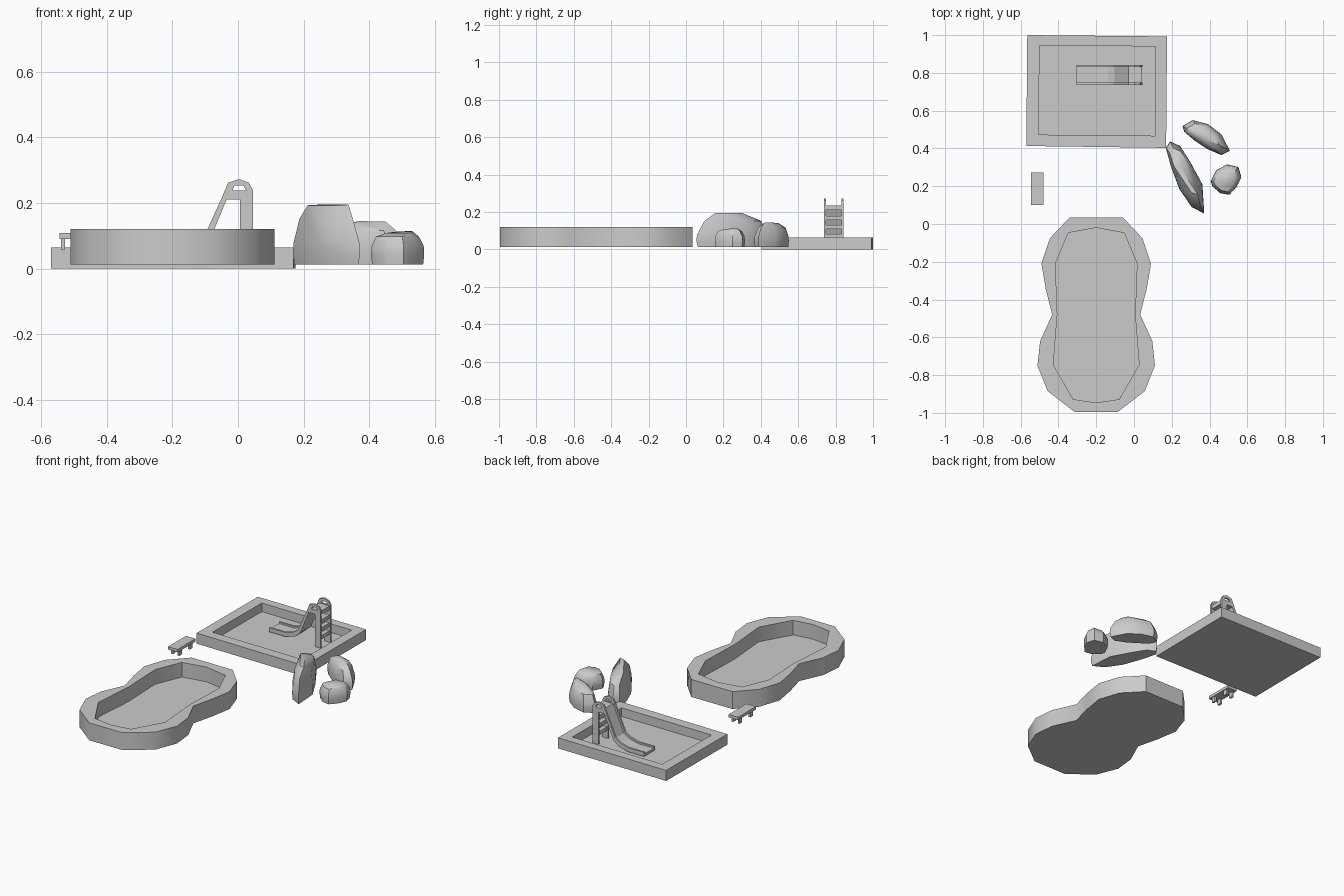
import bpy, bmesh, math
from mathutils import Vector

cube = bpy.data.objects.get("Cube")
if cube:
    bpy.data.objects.remove(cube, do_unlink=True)

grey = bpy.data.materials.new("plain_grey")
grey.use_nodes = True
TONE = (0.6, 0.6, 0.6, 1)
grey.diffuse_color = TONE
grey.node_tree.nodes["Principled BSDF"].inputs["Base Color"].default_value = TONE


def finish(name, bm, smooth=0):
    bmesh.ops.recalc_face_normals(bm, faces=bm.faces)
    mesh = bpy.data.meshes.new(name)
    bm.to_mesh(mesh)
    bm.free()
    mesh.materials.append(grey)
    ob = bpy.data.objects.new(name, mesh)
    bpy.context.collection.objects.link(ob)
    if smooth:
        select(ob)
        bpy.ops.object.shade_smooth_by_angle(angle=math.radians(smooth))
    return ob


def select(ob):
    bpy.ops.object.select_all(action="DESELECT")
    ob.select_set(True)
    bpy.context.view_layer.objects.active = ob


def extrude(name, points, move, smooth=0):
    """Closed solid swept from a flat outline along a vector."""
    bm = bmesh.new()
    face = bm.faces.new([bm.verts.new(p) for p in points])
    ext = bmesh.ops.extrude_face_region(bm, geom=[face], use_keep_orig=True)
    new = [v for v in ext["geom"] if isinstance(v, bmesh.types.BMVert)]
    bmesh.ops.translate(bm, verts=new, vec=move)
    return finish(name, bm, smooth)


def slab(name, outline, z0, z1, smooth=0):
    return extrude(name, [(x, y, z0) for x, y in outline], (0, 0, z1 - z0), smooth)


def plate(name, profile, y0, y1):
    return extrude(name, [(x, y0, z) for x, z in profile], (0, y1 - y0, 0))


def box(name, x0, x1, y0, y1, z0, z1):
    return slab(name, [(x0, y0), (x1, y0), (x1, y1), (x0, y1)], z0, z1)


def cut(ob, cutter, smooth=0):
    mod = ob.modifiers.new("cut", "BOOLEAN")
    mod.object, mod.operation, mod.solver = cutter, "DIFFERENCE", "EXACT"
    select(ob)
    bpy.ops.object.modifier_apply(modifier=mod.name)
    bpy.data.objects.remove(cutter, do_unlink=True)
    if smooth:
        bpy.ops.object.shade_smooth_by_angle(angle=math.radians(smooth))


def both_sides(half, cx):
    return [(cx + w, y) for w, y in half] + [(cx - w, y) for w, y in reversed(half) if w]


# Paddling pool: waisted basin with a simpler inner outline
POOL_X = -0.2
outer = [(0.14, 0.035), (0.245, -0.075), (0.29, -0.21), (0.267, -0.345), (0.233, -0.48),
         (0.297, -0.62), (0.311, -0.75), (0.257, -0.885), (0.114, -0.995)]
inner = [(0, -0.02), (0.148, -0.047), (0.216, -0.21), (0.206, -0.48),
         (0.227, -0.745), (0.122, -0.928), (0, -0.946)]
pool = slab("pool_basin", both_sides(outer, POOL_X), 0.013, 0.12)
cut(pool, slab("pool_cutter", both_sides(inner, POOL_X), 0.03, 0.2), 40)

# Sandpit: slightly turned square tray
tray = slab("sandpit_tray", [(-0.565, 1), (0.175, 0.993), (0.17, 0.403), (-0.57, 0.413)], 0, 0.065)
cut(tray, slab("sand_cutter", [(-0.5, 0.945), (0.115, 0.94), (0.11, 0.467), (-0.505, 0.473)], 0.012, 0.1))

# Slide: two side panels with handle openings
Y0, Y1, T = 0.737, 0.842, 0.011
FLOOR = 0.012
top_run = [(-0.05, 0.215), (-0.11, 0.083), (-0.145, 0.06), (-0.2, 0.045), (-0.305, 0.045)]
low_run = [(-0.305, 0.02), (-0.195, 0.02), (-0.13, 0.036), (-0.093, 0.07), (-0.035, 0.21)]
crown = [(0.045, FLOOR), (0.045, 0.24), (0.033, 0.262), (0.003, 0.273), (-0.03, 0.262)]
hole = [(-0.017, 0.238), (-0.011, 0.253), (0.017, 0.253), (0.025, 0.238)]
for side, y in (("right", Y0), ("left", Y1 - T)):
    panel = plate("slide_panel_" + side, crown + top_run + low_run + [(0.006, 0.21), (0.006, FLOOR)], y, y + T)
    cut(panel, plate("handle_cutter", hole, y - 0.1, y + 0.1))

# Slide chute and platform, sunk between the panels
chute_top = [(x - 0.0 if z < 0.05 else x + 0.008, z - 0.01) for x, z in top_run]
plate("slide_chute", [(0.0, 0.235), (-0.028, 0.235)] + chute_top + low_run + [(0.0, 0.21)], Y0 + T, Y1 - T)

# Ladder rungs
box("ladder_top_step", 0.0, 0.04, Y0 + T, Y1 - T, 0.21, 0.235)
for i in range(3):
    z = 0.158 - i * 0.049
    box(f"ladder_rung_{i + 1}", 0.012, 0.04, Y0 + T, Y1 - T, z, z + 0.022)

# Bench
box("bench_seat", -0.545, -0.48, 0.1, 0.273, 0.09, 0.108)
for x in (-0.54, -0.497):
    for y in (0.122, 0.226):
        box("bench_leg", x, x + 0.012, y, y + 0.025, 0.058, 0.09)


# Boulders: hull of a foot outline, a shoulder and a crest
def boulder(name, outline, shoulder, crest):
    bm = bmesh.new()
    n = len(outline)
    cx, cy = (sum(p[i] for p in outline) / n for i in (0, 1))
    top = max(p[2] for p in crest)
    rings = ((0.96, 0.012), (1, shoulder * 0.6), (0.98, shoulder), (0.8, shoulder + (top - shoulder) * 0.62))
    for s, z in rings:
        for x, y in outline:
            bm.verts.new((cx + (x - cx) * s, cy + (y - cy) * s, z))
    for p in crest:
        bm.verts.new(p)
    hull = bmesh.ops.convex_hull(bm, input=bm.verts)
    loose = [v for v in bm.verts if not v.link_faces]
    bmesh.ops.delete(bm, geom=loose, context="VERTS")
    bmesh.ops.dissolve_limit(bm, angle_limit=0.03, verts=bm.verts, edges=bm.edges)
    return finish(name, bm, 35)


boulder("boulder_large",
        [(0.168, 0.405), (0.192, 0.437), (0.245, 0.412), (0.298, 0.328), (0.362, 0.21),
         (0.372, 0.055), (0.305, 0.09), (0.24, 0.185), (0.195, 0.305)], 0.08,
        [(0.212, 0.305, 0.193), (0.245, 0.3, 0.195), (0.337, 0.157, 0.195), (0.305, 0.165, 0.193)])
boulder("boulder_medium",
        [(0.257, 0.518), (0.31, 0.55), (0.393, 0.528), (0.462, 0.475), (0.508, 0.387),
         (0.462, 0.365), (0.388, 0.397), (0.318, 0.444), (0.266, 0.488)], 0.07,
        [(0.345, 0.495, 0.14), (0.37, 0.45, 0.145), (0.45, 0.42, 0.143), (0.43, 0.46, 0.143)])
boulder("boulder_small",
        [(0.406, 0.227), (0.435, 0.285), (0.493, 0.315), (0.553, 0.302), (0.568, 0.248),
         (0.542, 0.195), (0.505, 0.155), (0.457, 0.163), (0.414, 0.2)], 0.07,
        [(0.45, 0.215, 0.108), (0.475, 0.275, 0.112), (0.53, 0.27, 0.115), (0.522, 0.205, 0.108)])
